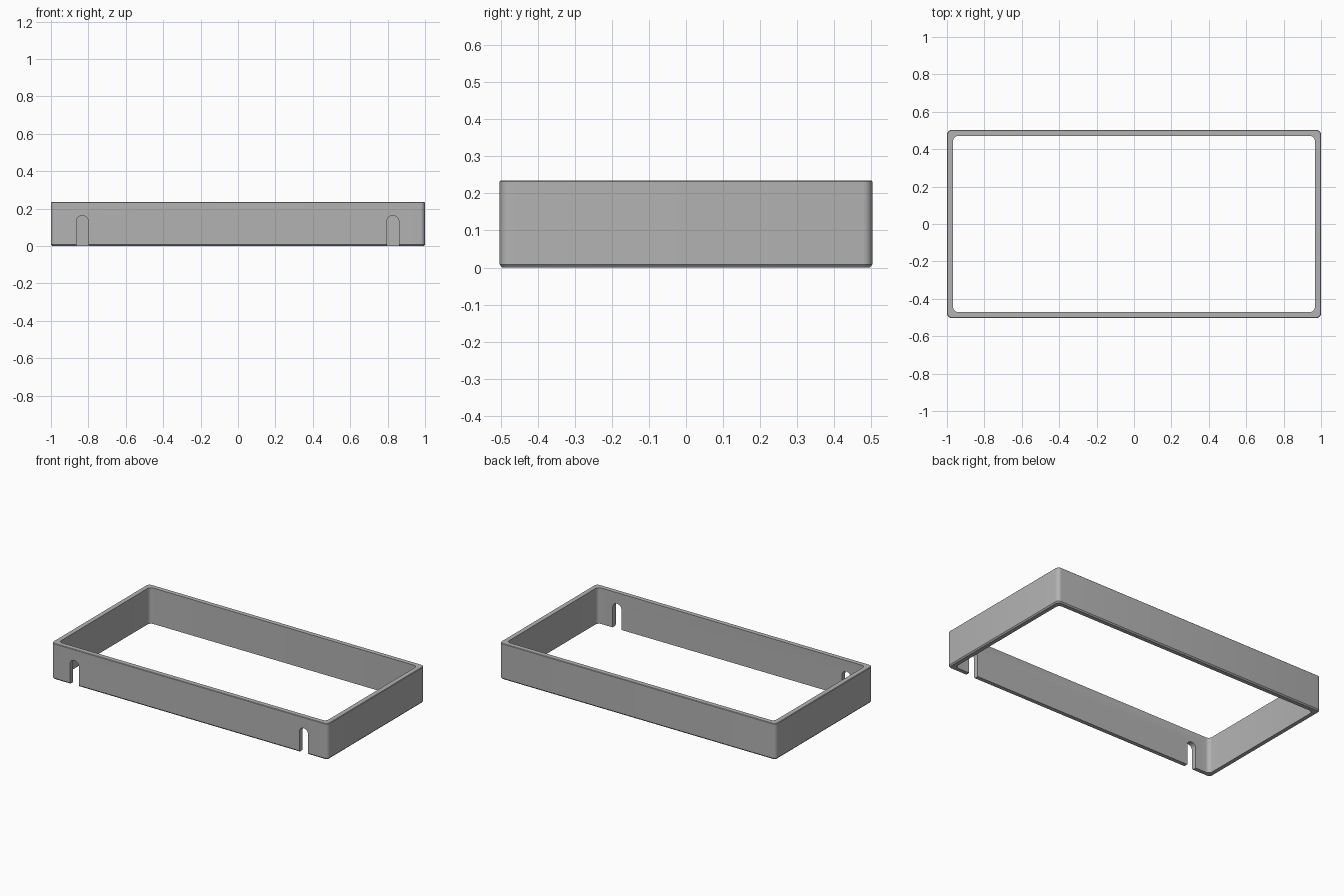
import bpy
import bmesh
import math

old = bpy.data.objects.get("Cube")
if old:
    bpy.data.objects.remove(old, do_unlink=True)

HALF_X, HALF_Y, HEIGHT, WALL = 1.0, 0.503, 0.235, 0.033

grey = bpy.data.materials.new("plain grey")
grey.use_nodes = True
grey.diffuse_color = (0.45, 0.45, 0.45, 1)
grey.node_tree.nodes["Principled BSDF"].inputs["Base Color"].default_value = grey.diffuse_color


def rounded_rect(hx, hy, r, steps=6):
    """Counter-clockwise outline of a rounded rectangle."""
    pts = []
    for corner, (sx, sy) in enumerate([(1, 1), (-1, 1), (-1, -1), (1, -1)]):
        for i in range(steps + 1):
            a = math.pi / 2 * (corner + i / steps)
            pts.append((sx * (hx - r) + r * math.cos(a), sy * (hy - r) + r * math.sin(a)))
    return pts


def new_object(name, bm):
    bmesh.ops.recalc_face_normals(bm, faces=bm.faces)
    mesh = bpy.data.meshes.new(name)
    bm.to_mesh(mesh)
    bm.free()
    mesh.materials.append(grey)
    ob = bpy.data.objects.new(name, mesh)
    bpy.context.collection.objects.link(ob)
    return ob


# Frame: wall cross-section (inset, corner radius, height) swept round the outline
section = [(0.007, 0.018, 0), (0, 0.025, 0.008), (0, 0.025, HEIGHT - 0.003),
           (0.003, 0.022, HEIGHT), (WALL, 0.025, HEIGHT), (WALL, 0.025, 0)]
bm = bmesh.new()
loops = [[bm.verts.new((x, y, z)) for x, y in rounded_rect(HALF_X - d, HALF_Y - d, r)]
         for d, r, z in section]
for k, low in enumerate(loops):
    high = loops[(k + 1) % len(loops)]
    for i in range(len(low)):
        j = (i + 1) % len(low)
        bm.faces.new((low[i], low[j], high[j], high[i]))
frame = new_object("frame", bm)


# Arched slots through the front wall, open at the bottom
def slot_cutter(name, x, r=0.032, top=0.163, steps=16):
    bm = bmesh.new()
    outline = [(x - r, -0.1), (x + r, -0.1)]
    for i in range(steps + 1):
        a = math.pi * i / steps
        outline.append((x + r * math.cos(a), top - r + r * math.sin(a)))
    face = bm.faces.new([bm.verts.new((px, -HALF_Y - 0.1, pz)) for px, pz in outline])
    moved = bmesh.ops.extrude_face_region(bm, geom=[face])["geom"]
    bmesh.ops.translate(bm, vec=(0, 0.2, 0),
                        verts=[v for v in moved if isinstance(v, bmesh.types.BMVert)])
    return new_object(name, bm)


bpy.context.view_layer.objects.active = frame
frame.select_set(True)
for name, x in (("right_slot", -0.832), ("left_slot", 0.828)):
    cutter = slot_cutter(name, x)
    mod = frame.modifiers.new(name, 'BOOLEAN')
    mod.operation, mod.solver, mod.object = 'DIFFERENCE', 'EXACT', cutter
    bpy.ops.object.modifier_apply(modifier=name)
    bpy.data.objects.remove(cutter, do_unlink=True)

bpy.ops.object.shade_smooth_by_angle(angle=math.radians(30))
